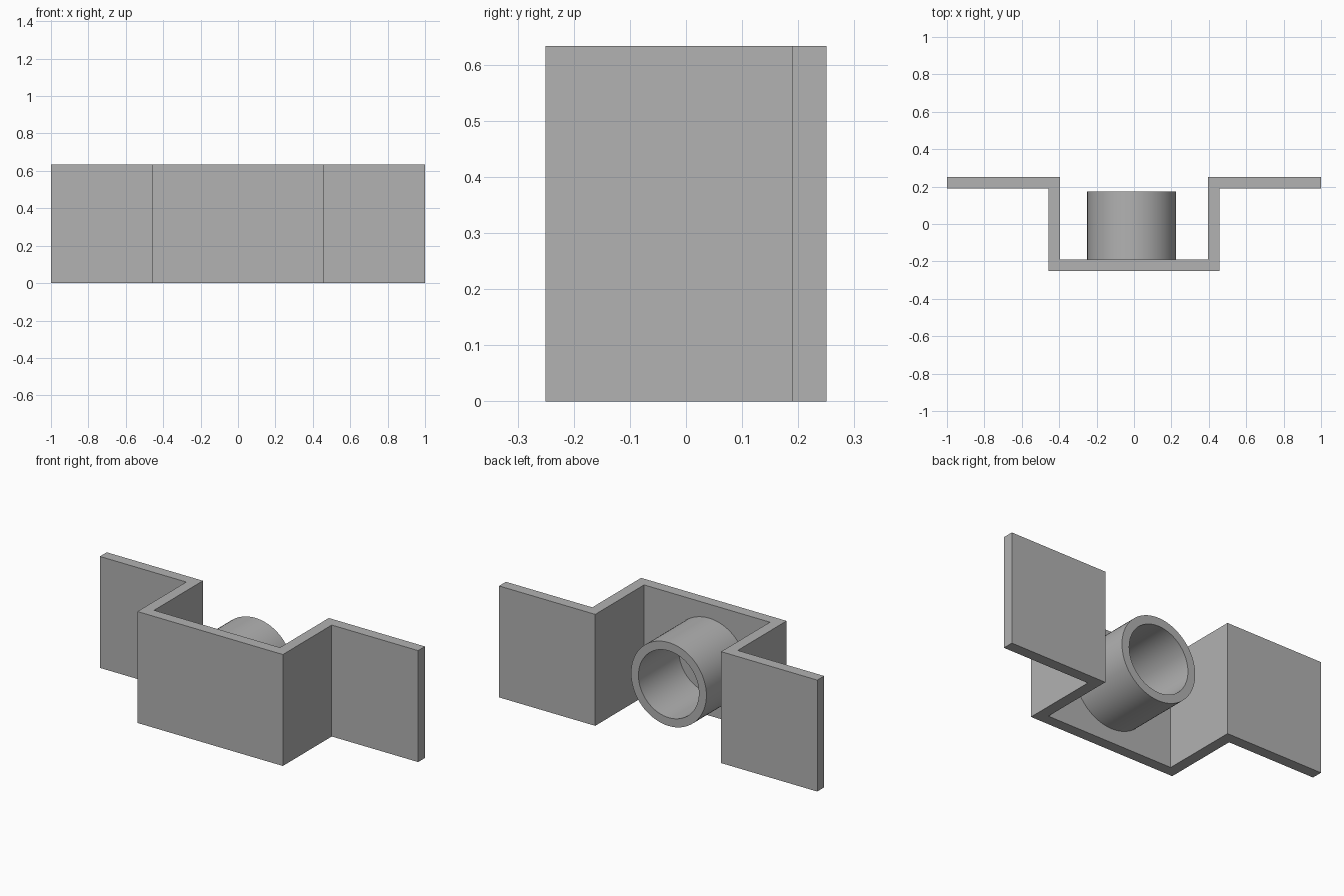
import bpy
import bmesh
import math
from mathutils import Matrix, Vector

default = bpy.data.objects.get("Cube")
if default:
    bpy.data.objects.remove(default, do_unlink=True)

HEIGHT = 0.633
DEPTH = 0.25        # half depth
THICK = 0.0615      # sheet thickness
WALL = 0.457        # outer half width of the channel

grey = bpy.data.materials.new("plain grey")
grey.use_nodes = True
colour = (0.445, 0.445, 0.445, 1)
grey.diffuse_color = colour
grey.node_tree.nodes["Principled BSDF"].inputs["Base Color"].default_value = colour


def add_object(name, bm):
    bmesh.ops.recalc_face_normals(bm, faces=bm.faces)
    mesh = bpy.data.meshes.new(name)
    bm.to_mesh(mesh)
    bm.free()
    mesh.materials.append(grey)
    obj = bpy.data.objects.new(name, mesh)
    bpy.context.collection.objects.link(obj)
    return obj


# Bent bracket: half outline mirrored in x, then extruded upwards
inner = WALL - THICK
half = [(WALL, -DEPTH), (WALL, DEPTH - THICK), (1, DEPTH - THICK),
        (1, DEPTH), (inner, DEPTH), (inner, -DEPTH + THICK)]
outline = half + [(-x, y) for x, y in reversed(half)]
bm = bmesh.new()
base = bm.faces.new([bm.verts.new((x, y, 0)) for x, y in outline])
top = bmesh.ops.extrude_face_region(bm, geom=[base], use_keep_orig=True)
bmesh.ops.translate(bm, vec=(0, 0, HEIGHT),
                    verts=[g for g in top["geom"] if isinstance(g, bmesh.types.BMVert)])
add_object("bent_bracket", bm)

# Open tube: wall section spun around the y axis, seated on the channel floor
centre = Vector((-0.013, 0, HEIGHT / 2))
outer_r, inner_r = 0.237, 0.19
start, end = -DEPTH + THICK, 0.174
bm = bmesh.new()
ring = [bm.verts.new(centre + Vector((r, y, 0)))
        for r, y in ((outer_r, start), (outer_r, end), (inner_r, end), (inner_r, start))]
edges = [bm.edges.new((ring[i], ring[(i + 1) % 4])) for i in range(4)]
bmesh.ops.spin(bm, geom=ring + edges, cent=centre, axis=(0, 1, 0),
               angle=math.tau, steps=72, use_merge=True)
bmesh.ops.remove_doubles(bm, verts=bm.verts, dist=0.0001)
tube = add_object("tube", bm)

bpy.ops.object.select_all(action="DESELECT")
tube.select_set(True)
bpy.context.view_layer.objects.active = tube
bpy.ops.object.shade_smooth_by_angle(angle=math.radians(30))
